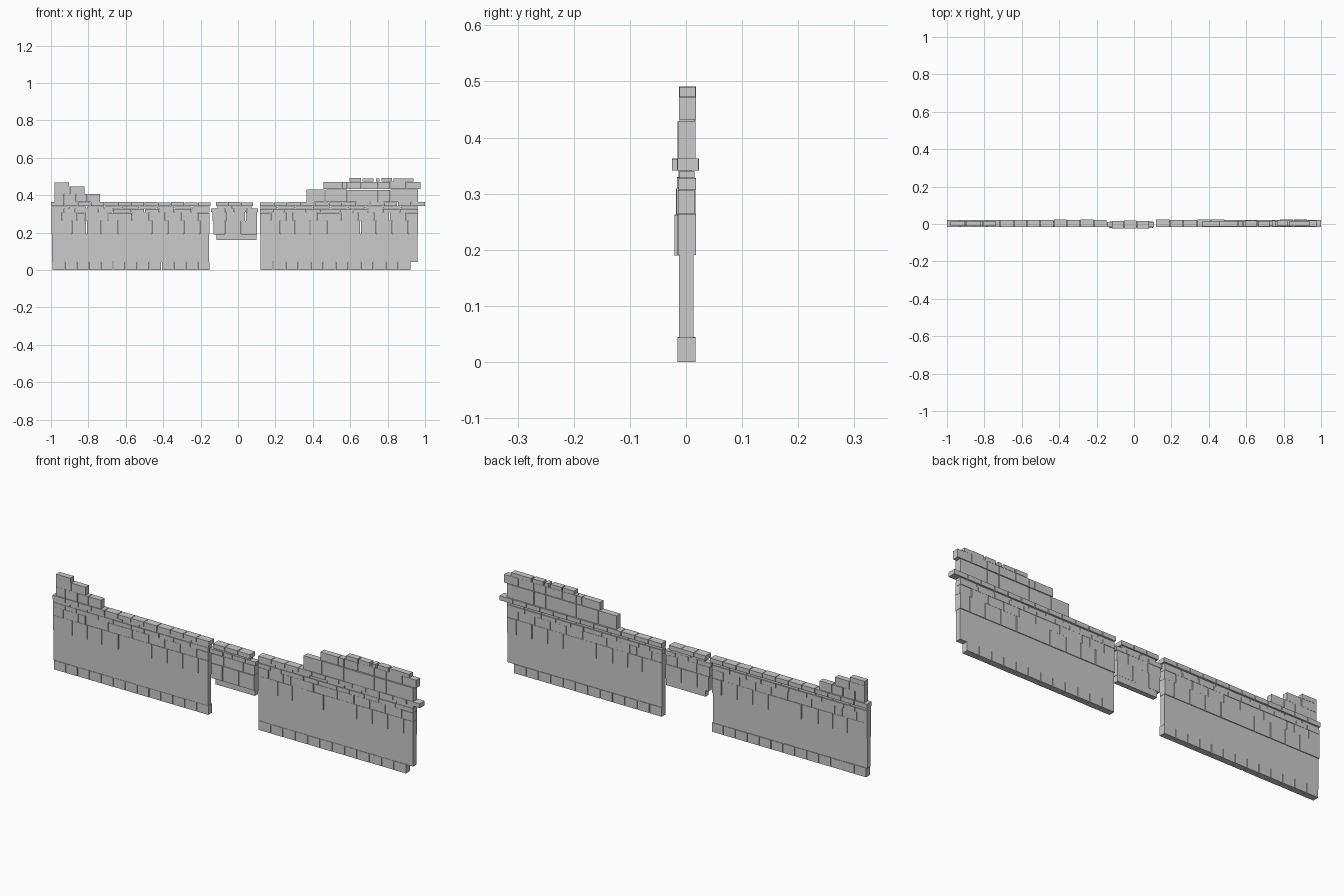
import bpy, bmesh, random
random.seed(4)


def course(name, edges, z0, z1, y0, y1, gap=0.003, jitter=0.0012):
    """One row of bricks between successive x edges, joined in one object."""
    bm = bmesh.new()
    for a, b in zip(edges, edges[1:]):
        a, b = a + gap / 2, b - gap / 2
        f, k = y0 + random.uniform(0, jitter), y1 - random.uniform(0, jitter)
        top = z1 - random.uniform(0, jitter)
        vs = bmesh.ops.create_cube(bm, size=1)["verts"]
        for v in vs:
            v.co.x = a if v.co.x < 0 else b
            v.co.y = f if v.co.y < 0 else k
            v.co.z = z0 if v.co.z < 0 else top
    me = bpy.data.meshes.new(name)
    bm.to_mesh(me)
    bm.free()
    ob = bpy.data.objects.new(name, me)
    bpy.context.collection.objects.link(ob)
    return ob


def even(a, b, n):
    return [a + (b - a) * i / n for i in range(n + 1)]


# Brick joints of the left wall; the right wall repeats them shifted in x
lower = [-.998, -.89, -.81, -.73, -.64, -.46, -.375, -.29, -.205, -.152]
middle = [-.998, -.94, -.86, -.82, -.695, -.565, -.475, -.39, -.305, -.215, -.152]
upper = [-.998, -.93, -.87, -.75, -.67, -.57, -.50, -.42, -.34, -.25, -.152]
SHIFT = 1.115

for side, dx, foot, cap in (
        ("left", 0, even(-.992, -.15, 13), even(-1, -.145, 12)),
        ("right", SHIFT, even(.12, .925, 12), even(.117, 1, 12))):
    sh = lambda e: [x + dx for x in e]
    course(side + "_foot_bricks", foot, 0, .045, -.015, .017)
    course(side + "_wall_slab", sh([-.995, -.155]), .043, .193, -.0125, .0135, 0, 0)
    course(side + "_lower_course", sh(lower), .191, .265, -.015, .018)
    course(side + "_middle_course", sh(middle), .265, .307, -.014, .017)
    course(side + "_upper_course", sh(upper), .307, .328, -.014, .018)
    course(side + "_thin_course", sh(even(-.998, -.152, 9)), .328, .341, -.012, .015)
    course(side + "_cap_stones", cap, .341, .363, -.016, .023)

# Broken masonry on the left end
course("left_ruin_row_1", [-.983, -.93, -.865, -.805, -.735], .363, .407, -.012, .017)
course("left_ruin_row_2", [-.983, -.90, -.82], .407, .447, -.012, .017)
course("left_ruin_row_3", [-.983, -.902], .447, .47, -.013, .018)

# Broken masonry on the right end
course("right_ruin_row_1", [.365, .465, .585, .75, .815, .963], .363, .43, -.015, .017)
course("right_ruin_row_2", [.455, .555, .585, .66, .75, .815, .90, .978], .432, .472, -.013, .018)
for i, (a, b) in enumerate(((.595, .66), (.663, .725), (.735, .757), (.765, .825), (.83, .94))):
    course(f"right_ruin_top_{i}", [a, b], .472, .491, -.013, .018)

# Hanging middle block between the walls
course("lintel_base", [-.115, .10], .16, .192, -.012, .012, 0, 0)
course("lintel_lower_course", [-.132, -.07, .018, .103], .19, .263, -.021, .013)
course("lintel_middle_course", [-.137, -.065, .04, .103], .263, .31, -.018, .012)
course("lintel_upper_course", [-.145, -.07, -.02, .05, .108], .31, .33, -.017, .012)
course("lintel_thin_course", [-.11, -.03, .075], .329, .342, -.014, .011)
course("lintel_cap_stones", [-.12, -.055, .015, .083], .341, .363, -.025, .018)
